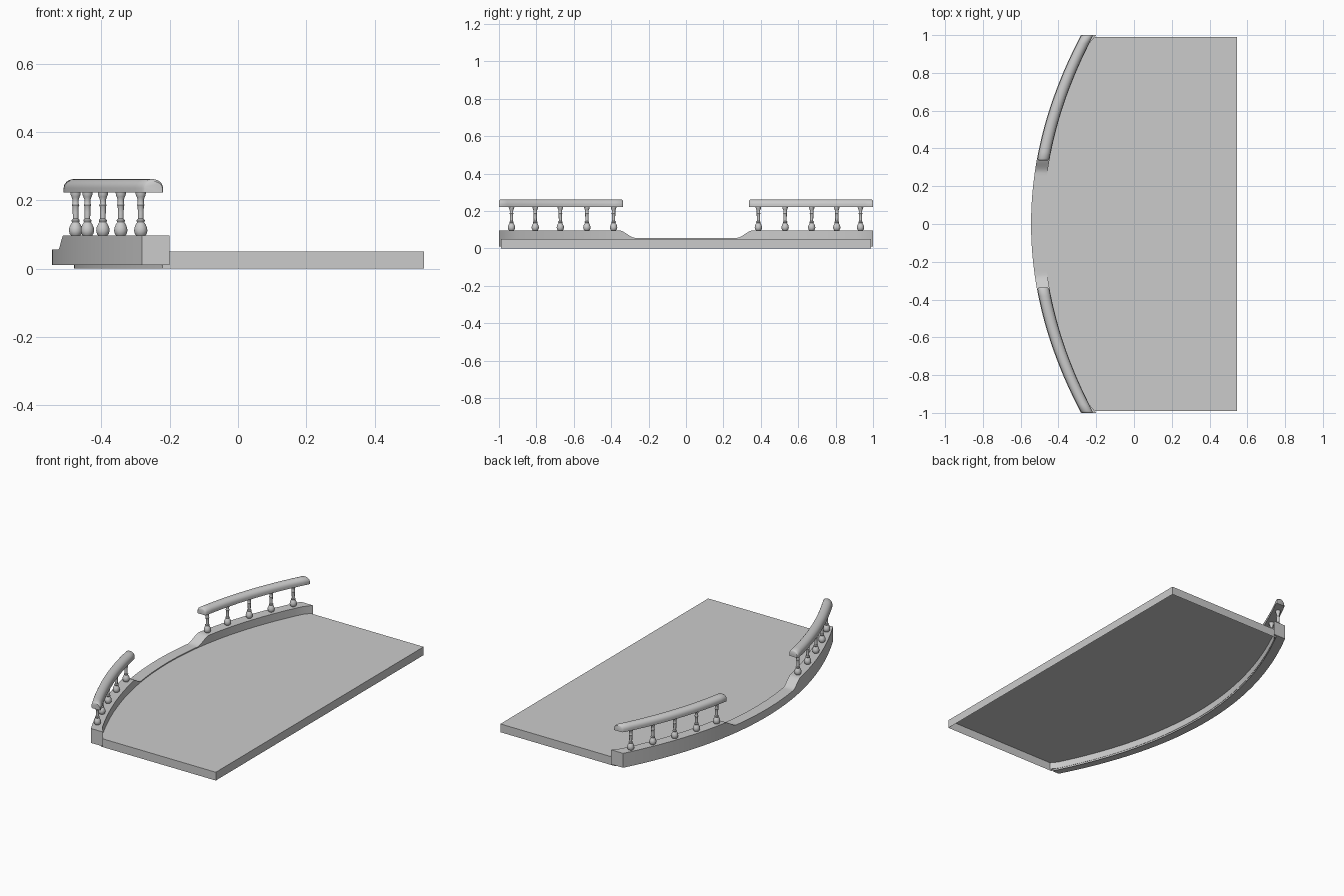
import bpy, bmesh, math

if "Cube" in bpy.data.objects:
    bpy.data.objects.remove(bpy.data.objects["Cube"])

R2 = 3.78          # twice the radius of the curved front edge


def arc_x(y, x0):
    return x0 + y * y / R2


def finish(name, bm, recalc=True, angle=35):
    if recalc:
        bmesh.ops.recalc_face_normals(bm, faces=bm.faces)
    me = bpy.data.meshes.new(name)
    bm.to_mesh(me)
    bm.free()
    ob = bpy.data.objects.new(name, me)
    bpy.context.collection.objects.link(ob)
    bpy.ops.object.select_all(action='DESELECT')
    ob.select_set(True)
    bpy.context.view_layer.objects.active = ob
    bpy.ops.object.shade_smooth_by_angle(angle=math.radians(angle))
    return ob


def loft(name, sections):
    """Skin closed cross-sections and cap both ends."""
    bm = bmesh.new()
    rings = [[bm.verts.new(p) for p in s] for s in sections]
    n = len(rings[0])
    for a, b in zip(rings, rings[1:]):
        for i in range(n):
            j = (i + 1) % n
            bm.faces.new((a[i], a[j], b[j], b[i]))
    bm.faces.new(rings[0])
    bm.faces.new(rings[-1])
    return finish(name, bm)


# floor slab: top and side walls, open underneath
bm = bmesh.new()
N = 48
outline = [(0.545, 0.99)]
for i in range(N + 1):
    y = 0.99 - 1.98 * i / N
    outline.append((arc_x(y, -0.48), y))
outline.append((0.545, -0.99))
top = [bm.verts.new((x, y, 0.05)) for x, y in outline]
low = [bm.verts.new((x, y, 0.0)) for x, y in outline]
bm.faces.new(top)
for i in range(len(top)):
    j = (i + 1) % len(top)
    bm.faces.new((top[j], top[i], low[i], low[j]))
finish("floor", bm, recalc=False)


# curved curb that dips in the middle with an S-shaped ramp
def curb_top(y):
    t = min(max((abs(y) - 0.27) / 0.09, 0), 1)
    return 0.056 + 0.041 * t * t * (3 - 2 * t)


half = [0.05 * i for i in range(1, 6)] + [0.27 + 0.09 * i / 8 for i in range(9)]
half += [0.36 + 0.64 * i / 14 for i in range(1, 15)]
sections = []
for y in [-v for v in reversed(half)] + [0] + half:
    xo, xi, zt = arc_x(y, -0.545), arc_x(y, -0.478), curb_top(y)
    if abs(y) > 0.99:
        xi = -0.2
    sections.append([(xo, y, 0.01), (xi, y, 0.01), (xi, y, zt), (xo, y, zt)])
loft("curb", sections)

# half-round handrail profile: (offset across, height)
rail_profile = [(-0.031, 0.222), (0.031, 0.222), (0.031, 0.236)]
rail_profile += [(0.031 * math.cos(a), 0.236 + 0.026 * math.sin(a))
                 for a in (math.pi * i / 12 for i in range(1, 12))]
rail_profile.append((-0.031, 0.236))


def rail(name, side):
    sections = []
    # distance along y, with slightly rounded ends (scale of the profile)
    steps = [(0.336, 0.78), (0.339, 0.9), (0.346, 1.0)]
    steps += [(0.346 + 0.646 * i / 18, 1.0) for i in range(1, 19)]
    steps += [(0.997, 0.92), (1.0, 0.82)]
    for y, s in steps:
        cx = arc_x(y, -0.511)
        sections.append([(cx + u * s, side * y, 0.222 + (z - 0.222) * s)
                         for u, z in rail_profile])
    return loft(name, sections)


# turned baluster profile: (radius, height)
post = [(0.012, 0.095), (0.017, 0.101), (0.0195, 0.110), (0.0185, 0.120),
        (0.014, 0.130), (0.010, 0.136), (0.012, 0.139), (0.012, 0.142),
        (0.008, 0.146), (0.0085, 0.165), (0.009, 0.182), (0.011, 0.186),
        (0.009, 0.190), (0.009, 0.202), (0.012, 0.210), (0.0145, 0.216),
        (0.015, 0.224)]


def baluster(name, x, y):
    ring = [(math.cos(a), math.sin(a)) for a in (math.tau * i / 20 for i in range(20))]
    return loft(name, [[(x + r * c, y + r * s, z) for c, s in ring] for r, z in post])


for label, side in (("left", -1), ("right", 1)):
    rail("handrail_" + label, side)
    for k, y in enumerate((0.387, 0.53, 0.672, 0.806, 0.933)):
        baluster(f"baluster_{label}_{k + 1}", arc_x(y, -0.515), side * y)
